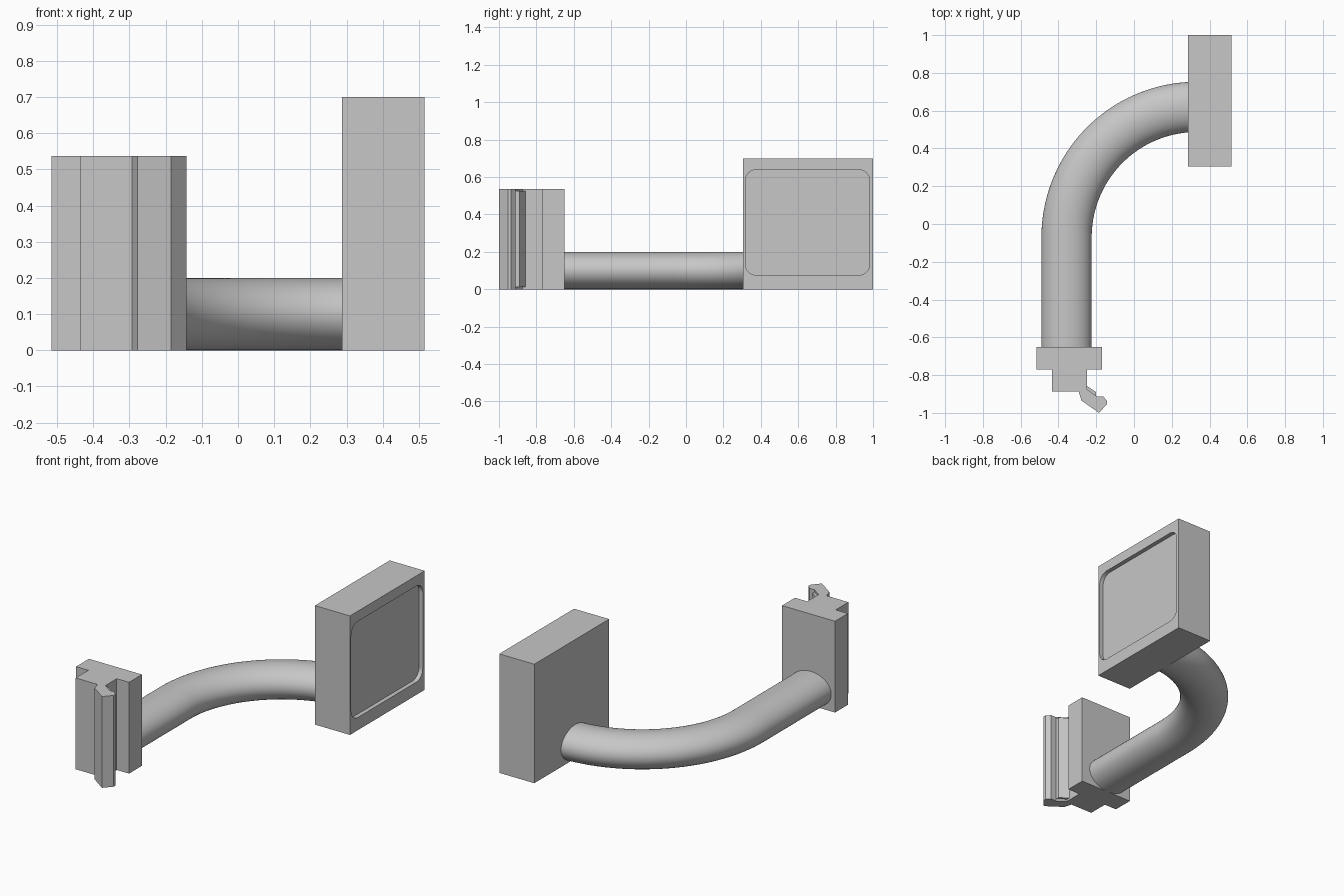
import bpy, bmesh, math
from mathutils import Vector

default = bpy.data.objects.get("Cube")
if default:
    bpy.data.objects.remove(default, do_unlink=True)

grey = bpy.data.materials.new("plain grey")
grey.use_nodes = True
colour = (0.57, 0.57, 0.57, 1)
grey.diffuse_color = colour
grey.node_tree.nodes["Principled BSDF"].inputs["Base Color"].default_value = colour


def finish(bm, name):
    bmesh.ops.recalc_face_normals(bm, faces=bm.faces)
    mesh = bpy.data.meshes.new(name)
    bm.to_mesh(mesh)
    bm.free()
    mesh.materials.append(grey)
    obj = bpy.data.objects.new(name, mesh)
    bpy.context.collection.objects.link(obj)
    return obj


def prism(name, outline, z0, z1):
    """Extrude a plan outline upwards."""
    bm = bmesh.new()
    face = bm.faces.new([bm.verts.new((x, y, z0)) for x, y in outline])
    top = bmesh.ops.extrude_face_region(bm, geom=[face])["geom"]
    verts = [v for v in top if isinstance(v, bmesh.types.BMVert)]
    bmesh.ops.translate(bm, verts=verts, vec=(0, 0, z1 - z0))
    return finish(bm, name)


def block(name, low, high, radius=0):
    """Box between two corners, optionally rounding the edges along x."""
    bm = bmesh.new()
    bmesh.ops.create_cube(bm, size=1)
    low, high = Vector(low), Vector(high)
    for v in bm.verts:
        v.co = (low + high) / 2 + v.co * (high - low)
    if radius:
        edges = [e for e in bm.edges
                 if abs(e.verts[0].co.x - e.verts[1].co.x) > 0.001]
        bmesh.ops.bevel(bm, geom=edges, offset=radius, segments=8,
                        profile=0.5, affect='EDGES')
    return finish(bm, name)


# Square head with a shallow rounded recess on its outer face
head = block("square_head", (0.287, 0.305, 0), (0.515, 1, 0.7))
cutter = block("recess_cutter", (0.49, 0.317, 0.075), (0.6, 0.982, 0.64), 0.06)
cutter.hide_render = True
cut = head.modifiers.new("recess", 'BOOLEAN')
cut.operation = 'DIFFERENCE'
cut.solver = 'EXACT'
cut.object = cutter
bpy.context.view_layer.objects.active = head
head.select_set(True)
bpy.ops.object.modifier_apply(modifier=cut.name)
bpy.data.objects.remove(cutter, do_unlink=True)

# Stepped mounting bracket
prism("mounting_bracket", [
    (-0.515, -0.65), (-0.515, -0.77), (-0.435, -0.77), (-0.435, -0.888),
    (-0.25, -0.888), (-0.25, -0.77), (-0.17, -0.77), (-0.17, -0.65)], 0, 0.537)

# Barbed clip and the slightly shorter web behind it
prism("clip_hook", [
    (-0.293, -0.887), (-0.278, -0.935), (-0.185, -1), (-0.143, -0.953),
    (-0.143, -0.935), (-0.165, -0.912), (-0.198, -0.912), (-0.25, -0.875)],
    0, 0.537)
prism("clip_web", [
    (-0.25, -0.857), (-0.25, -0.876), (-0.2, -0.913), (-0.2, -0.89)],
    0.012, 0.525)

# Curved arm: oval section swept along a straight run and a quarter bend
bend, cx, cy, steps, sides = 0.69, 0.333, -0.07, 48, 64
path = [(Vector((cx - bend, -0.66, 0.1)), Vector((1, 0, 0)))]
for i in range(steps + 1):
    a = math.pi / 2 * i / steps
    out = Vector((-math.cos(a), math.sin(a), 0))
    path.append((Vector((cx, cy, 0.1)) + out * bend, -out))
bm = bmesh.new()
rings = []
for centre, side in path:
    ring = []
    for k in range(sides):
        t = math.tau * k / sides
        offset = side * (0.133 * math.cos(t)) + Vector((0, 0, 0.1 * math.sin(t)))
        ring.append(bm.verts.new(centre + offset))
    rings.append(ring)
for a, b in zip(rings, rings[1:]):
    for k in range(sides):
        n = (k + 1) % sides
        bm.faces.new((a[k], a[n], b[n], b[k]))
bm.faces.new(rings[0])
bm.faces.new(rings[-1])
for v in bm.verts:
    if v.co.y < -0.6:
        v.co.y = -0.655
arm = finish(bm, "curved_arm")

# Smooth the arm, keep the end caps sharp
bpy.ops.object.select_all(action='DESELECT')
arm.select_set(True)
bpy.context.view_layer.objects.active = arm
bpy.ops.object.shade_smooth_by_angle(angle=math.radians(30))
